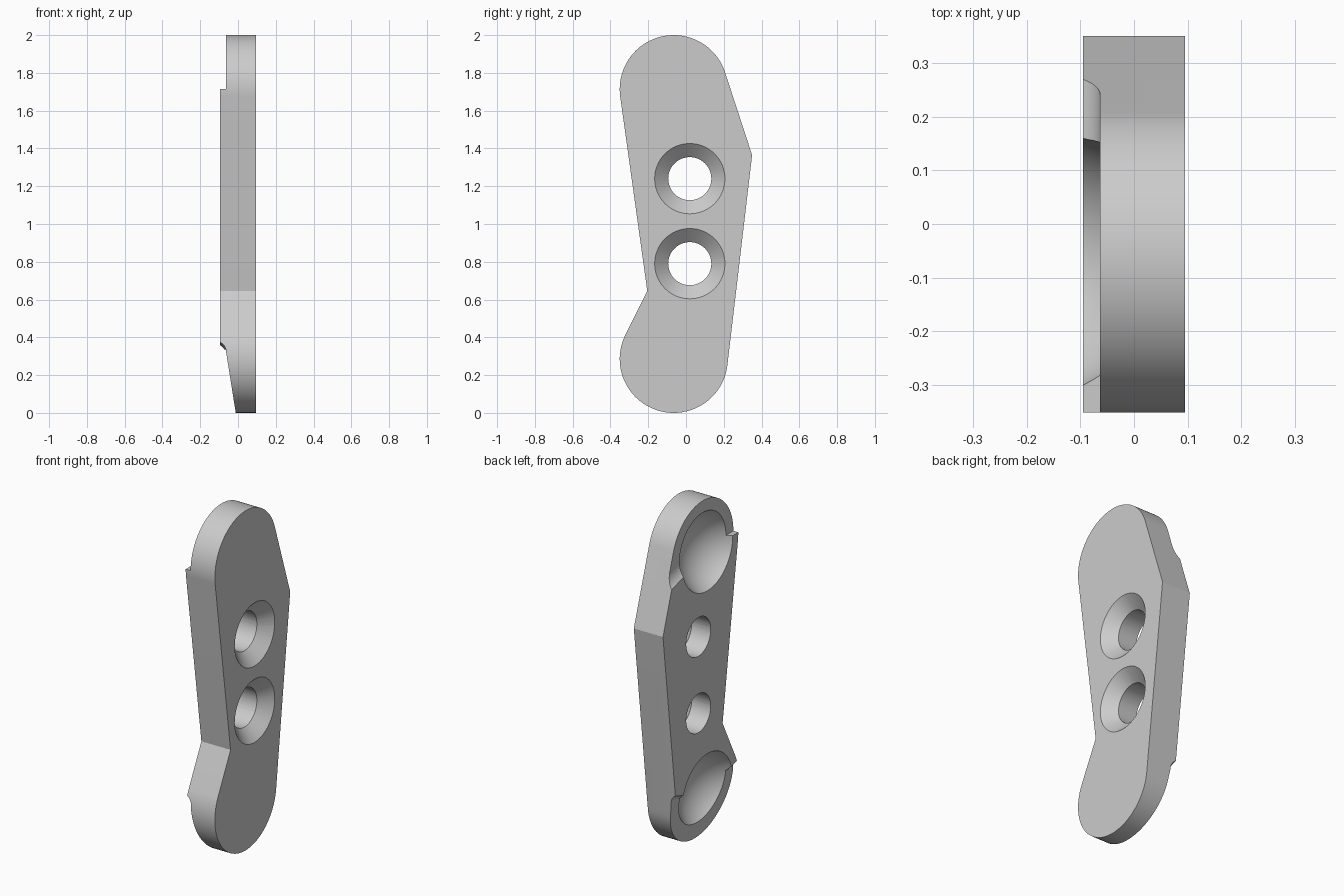
import bpy, bmesh
from math import sin, cos, radians, pi
from mathutils import Matrix, Vector

cube = bpy.data.objects.get("Cube")
if cube:
    bpy.data.objects.remove(cube, do_unlink=True)

# Main dimensions
HALF = 0.095            # half thickness of the plate
STEP = -0.063           # level of the lowered rims
RADIUS = 0.286          # rounded ends
TOP = Vector((0, -0.065, 1.714))
BOTTOM = Vector((0, -0.065, 0.286))

grey = bpy.data.materials.new("grey")
grey.use_nodes = True
colour = (0.6, 0.6, 0.6, 1)
grey.diffuse_color = colour
grey.node_tree.nodes["Principled BSDF"].inputs["Base Color"].default_value = colour


def finish(name, bm):
    bmesh.ops.recalc_face_normals(bm, faces=bm.faces)
    mesh = bpy.data.meshes.new(name)
    bm.to_mesh(mesh)
    bm.free()
    mesh.materials.append(grey)
    ob = bpy.data.objects.new(name, mesh)
    bpy.context.collection.objects.link(ob)
    return ob


def prism(name, points, sweep, matrix=Matrix()):
    """Extrude a closed outline along a vector, then place it."""
    bm = bmesh.new()
    face = bm.faces.new([bm.verts.new(p) for p in points])
    new = bmesh.ops.extrude_face_region(bm, geom=[face])["geom"]
    bmesh.ops.translate(bm, vec=sweep, verts=[v for v in new if isinstance(v, bmesh.types.BMVert)])
    bm.transform(matrix)
    return finish(name, bm)


def arc(centre, start, end, steps=48):
    angles = [radians(start + (end - start) * i / steps) for i in range(steps + 1)]
    return [(-HALF, centre.y + RADIUS * cos(a), centre.z + RADIUS * sin(a)) for a in angles]


def cone(name, r1, r2, x1, x2, y, z):
    bm = bmesh.new()
    place = Matrix.Translation(((x1 + x2) / 2, y, z)) @ Matrix.Rotation(pi / 2, 4, "Y")
    bmesh.ops.create_cone(bm, cap_ends=True, segments=64, radius1=r1, radius2=r2,
                          depth=x2 - x1, matrix=place)
    return finish(name, bm)


def ramp(name, centre, side, up, length, depth, tilt):
    """Recess that starts on a tilted radial line and ends in a hollow fillet."""
    rise = -HALF - STEP
    big = (rise * rise + length * length) / (2 * -rise)
    pts = [(-0.3, 0, 0), (-HALF - 0.01, 0, 0)]
    for i in range(13):
        h = length * i / 12
        x = STEP + big - (big * big - (length - h) ** 2) ** 0.5
        pts.append((STEP - (x - STEP), 0, up * h))
    pts += [(STEP, 0, up * depth), (-0.3, 0, up * depth)]
    place = Matrix.Translation(centre) @ Matrix.Rotation(radians(tilt), 4, "X")
    return prism(name, pts, (0, side * 0.5, 0), place)


# Plate outline
outline = arc(TOP, 18.2, 187.8) + [(-HALF, -0.205, 0.645)]
outline += arc(BOTTOM, 153.5, 353.5) + [(-HALF, 0.35, 1.365)]
plate = prism("link_plate", outline, (2 * HALF, 0, 0))

cutters = []

# Countersunk screw holes
for z in (1.24, 0.79):
    cutters.append(cone("hole_cutter", 0.114, 0.114, -0.3, 0.3, 0.02, z))
    cutters.append(cone("countersink_cutter", 0.104, 0.197, 0.02, HALF + 0.01, 0.02, z))

# Lowered rim at the upper end: square step in front, ramp behind
step = [(-0.3, -0.6, TOP.z), (STEP, -0.6, TOP.z), (STEP, -0.6, 2.2), (-0.3, -0.6, 2.2)]
cutters.append(prism("upper_step_cutter", step, (0, 0.7, 0)))
cutters.append(ramp("upper_ramp_cutter", TOP, 1, 1, 0.075, 0.5, -17))

# Tapered rim at the lower end
for side in (-1, 1):
    cutters.append(ramp("lower_ramp_cutter", BOTTOM, side, -1, 0.05, 0.13, side * 18))
taper = [(-0.3, -0.6, 0.335), (STEP - 0.002, -0.6, 0.335), (-0.004, -0.6, -0.05), (-0.3, -0.6, -0.05)]
cutters.append(prism("taper_cutter", taper, (0, 1.2, 0)))

# Spherical sockets
for centre in (TOP, BOTTOM):
    bm = bmesh.new()
    place = Matrix.Translation(centre + Vector((-0.207, 0, 0))) @ Matrix.Rotation(pi / 2, 4, "Y")
    bmesh.ops.create_uvsphere(bm, u_segments=64, v_segments=48, radius=0.26, matrix=place)
    cutters.append(finish("socket_cutter", bm))

# Apply every cut, then drop the cutters
bpy.context.view_layer.objects.active = plate
for cutter in cutters:
    cutter.hide_render = True
    mod = plate.modifiers.new("cut", "BOOLEAN")
    mod.operation = "DIFFERENCE"
    mod.solver = "EXACT"
    mod.object = cutter
    bpy.ops.object.modifier_apply(modifier=mod.name)
    bpy.data.objects.remove(cutter, do_unlink=True)

bpy.ops.object.select_all(action="DESELECT")
plate.select_set(True)
bpy.ops.object.shade_smooth_by_angle(angle=radians(20))
